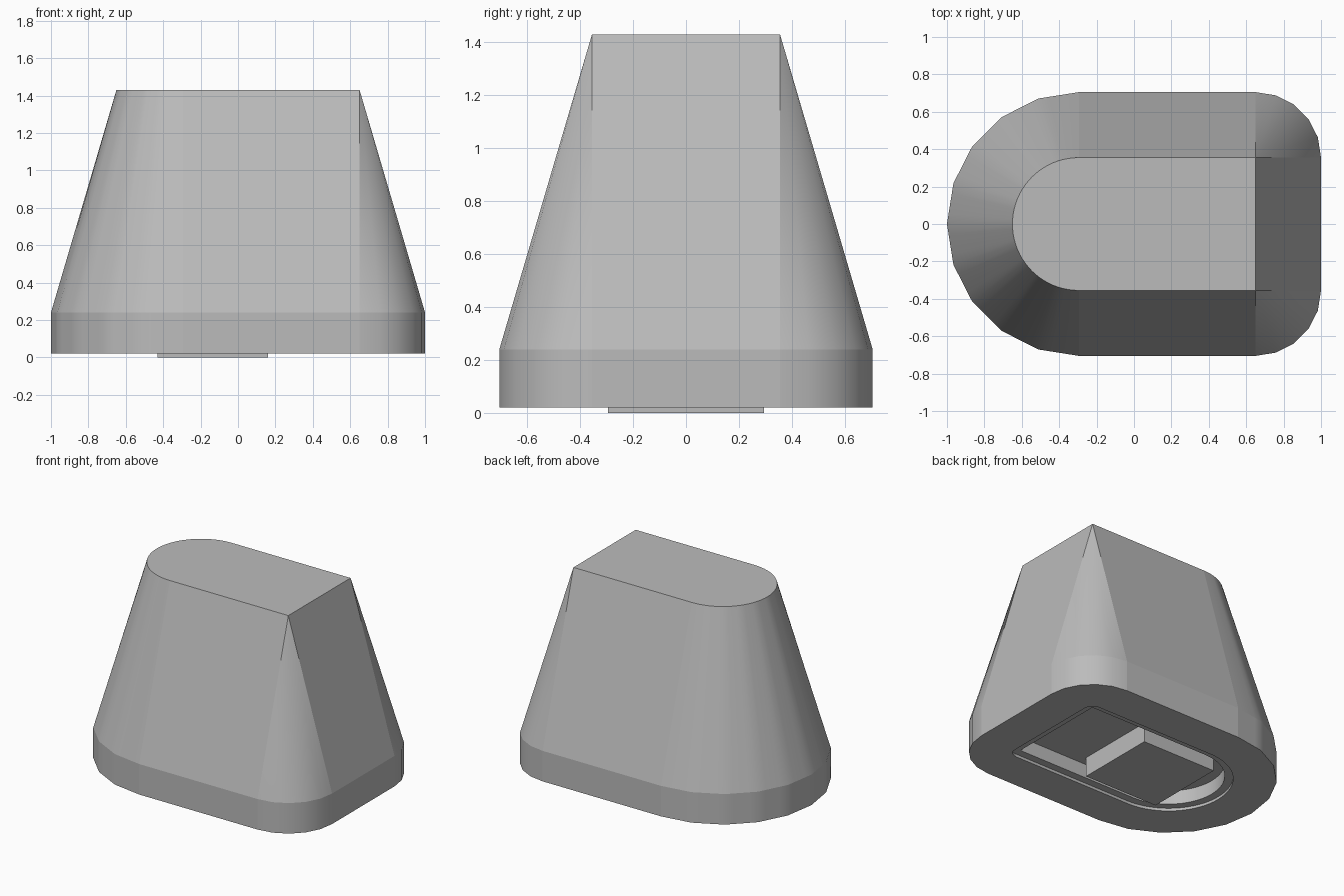
import bpy, bmesh
from math import sin, cos, pi
from mathutils import Vector

if "Cube" in bpy.data.objects:
    bpy.data.objects.remove(bpy.data.objects["Cube"])

grey = bpy.data.materials.new("light_grey")
grey.use_nodes = True
COLOR = (0.5, 0.5, 0.5, 1)
grey.diffuse_color = COLOR
grey.node_tree.nodes["Principled BSDF"].inputs["Base Color"].default_value = COLOR

HALF, END, ARC = 0.355, 0.65, -0.295   # half width, square end, arc centre
CORNER, COARSE, SUB = 5, 10, 4         # corner steps, arc chords, splits per chord


def polar(cx, cy, r, a):
    return Vector((cx + r * cos(a), cy + r * sin(a)))


def ring(offset, faceted):
    """D-shaped outline grown outwards, with a square end and a round end."""
    pts = []
    for side in (-1, 1):
        start = -pi / 2 if side < 0 else 0
        pts += [polar(END, side * HALF, offset, start + pi / 2 * i / CORNER)
                for i in range(CORNER + 1)]
    r = HALF + offset
    for i in range(COARSE * SUB + 1):
        k, f = divmod(i, SUB)
        if faceted:
            a = polar(ARC, 0, r, pi / 2 + pi * k / COARSE)
            b = polar(ARC, 0, r, pi / 2 + pi * (k + 1) / COARSE)
            pts.append(a.lerp(b, f / SUB))
        else:
            pts.append(polar(ARC, 0, r, pi / 2 + pi * i / (COARSE * SUB)))
    return pts


def finish(name, bm):
    bmesh.ops.remove_doubles(bm, verts=bm.verts, dist=0.0001)
    bmesh.ops.recalc_face_normals(bm, faces=bm.faces)
    mesh = bpy.data.meshes.new(name)
    bm.to_mesh(mesh)
    bm.free()
    mesh.materials.append(grey)
    obj = bpy.data.objects.new(name, mesh)
    bpy.context.collection.objects.link(obj)


# Tapered body: top, skirt, underside rim, small step and pocket
bm = bmesh.new()
levels = [(0, 1.43, False), (0.35, 0.24, True), (0.35, 0.02, True),
          (0.065, 0.02, False), (0.065, 0.04, False),
          (0.01, 0.04, False), (0.01, 0.14, False)]
rings = [[bm.verts.new((p.x, p.y, z)) for p in ring(off, faceted)]
         for off, z, faceted in levels]
count = len(rings[0])
flat_sides = (CORNER, 2 * CORNER + 1, count - 1)
for upper, lower in zip(rings, rings[1:]):
    for i in range(count):
        j = (i + 1) % count
        face = bm.faces.new((upper[i], lower[i], lower[j], upper[j]))
        face.smooth = i not in flat_sides
for loop in (rings[0], rings[-1]):
    bm.faces.new(loop)
# Keep every level line crisp
for edge in bm.edges:
    a, b = edge.verts
    level_a = next(n for n, r in enumerate(rings) if a in r)
    if b in rings[level_a]:
        edge.smooth = False
finish("tapered_body", bm)

# Block standing in the pocket and just below the rim
bm = bmesh.new()
bmesh.ops.create_cube(bm, size=1)
for v in bm.verts:
    v.co.x = 0.16 if v.co.x > 0 else -0.43
    v.co.y *= 0.59
    v.co.z = 0.15 if v.co.z > 0 else 0
finish("pocket_block", bm)
